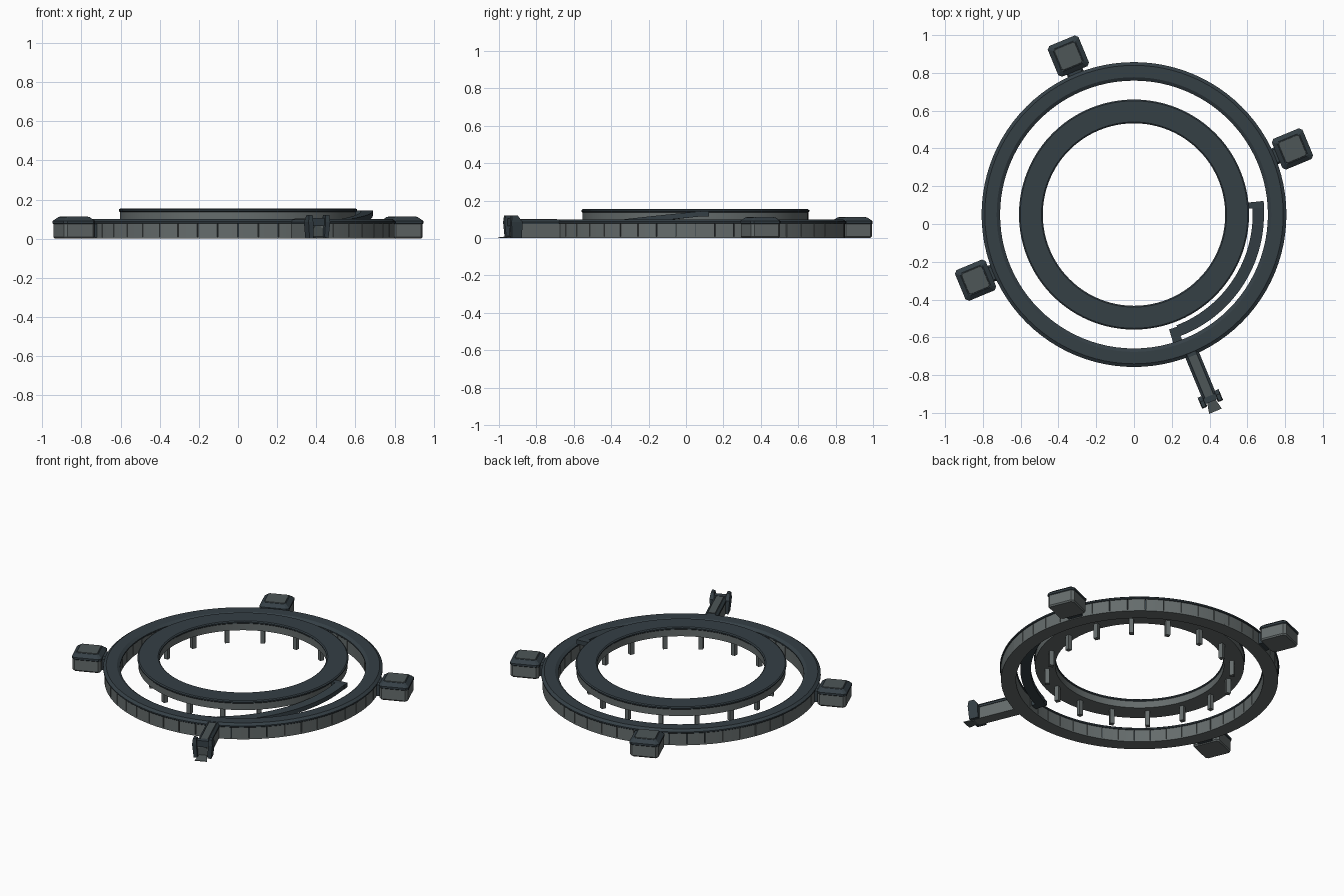
import bpy, bmesh
from math import cos, sin, radians, pi
from mathutils import Matrix

if "Cube" in bpy.data.objects:
    bpy.data.objects.remove(bpy.data.objects["Cube"])

CENTRE = Matrix.Translation((0, 0.05, 0))


def material(name, rgb):
    m = bpy.data.materials.new(name)
    m.diffuse_color = (*rgb, 1)
    m.use_nodes = True
    m.node_tree.nodes["Principled BSDF"].inputs["Base Color"].default_value = m.diffuse_color
    return m


DARK = material("dark_roof", (0.035, 0.05, 0.06))
WALL = material("grey_wall", (0.13, 0.15, 0.15))
MID = material("mid_panel", (0.075, 0.092, 0.095))


def finish(name, bm, mat, angle=0.0, smooth=False):
    bmesh.ops.recalc_face_normals(bm, faces=bm.faces)
    me = bpy.data.meshes.new(name)
    bm.to_mesh(me)
    bm.free()
    me.materials.append(mat)
    ob = bpy.data.objects.new(name, me)
    ob.matrix_world = CENTRE @ Matrix.Rotation(radians(angle), 4, 'Z')
    bpy.context.collection.objects.link(ob)
    if smooth:
        bpy.ops.object.select_all(action='DESELECT')
        ob.select_set(True)
        bpy.context.view_layer.objects.active = ob
        bpy.ops.object.shade_smooth_by_angle(angle=radians(25))
    return ob


def skin(bm, loops, closed=False):
    """Bridge successive vertex loops; cap the ends unless closed."""
    vs = [[bm.verts.new(p) for p in loop] for loop in loops]
    k = len(vs[0])
    for i in range(len(vs) if closed else len(vs) - 1):
        a, b = vs[i], vs[(i + 1) % len(vs)]
        for j in range(k):
            bm.faces.new((a[j], a[(j + 1) % k], b[(j + 1) % k], b[j]))
    if not closed:
        bm.faces.new(vs[0])
        bm.faces.new(vs[-1])


def sweep(bm, profile, a0=0, a1=360, n=96, rise=0.0):
    """Turn an (r, z) profile round the vertical axis, optionally climbing."""
    full = abs(a1 - a0) >= 360
    loops = []
    for i in range(n if full else n + 1):
        t = i / n
        a = radians(a0 + (a1 - a0) * t)
        loops.append([(r * cos(a), r * sin(a), z + rise * t) for r, z in profile])
    skin(bm, loops, full)


def ring(name, profile, mat):
    bm = bmesh.new()
    sweep(bm, profile)
    return finish(name, bm, mat, smooth=True)


def rect(r0, r1, z0, z1):
    return [(r0, z0), (r1, z0), (r1, z1), (r0, z1)]


def octagon(cx, h, c, z):
    k = h - c
    return [(cx + x, y, z) for x, y in ((h, -k), (h, k), (k, h), (-k, h),
                                        (-h, k), (-h, -k), (-k, -h), (k, -h))]


def block(name, cx, sections, mat, angle):
    """Octagonal loft; each section is (half width, corner cut, z)."""
    bm = bmesh.new()
    skin(bm, [octagon(cx, *s) for s in sections])
    return finish(name, bm, mat, angle)


def prism(name, profile, r0, r1, mat, angle):
    """Extrude a (side, z) profile along the radial direction."""
    bm = bmesh.new()
    skin(bm, [[(r, t, z) for t, z in profile] for r in (r0, r1)])
    return finish(name, bm, mat, angle)


# Outer ring corridor: core, roof and wall panels with thin seams
ring("outer_ring_core", rect(0.722, 0.792, 0.004, 0.085), DARK)
ring("outer_ring_roof", [(0.712, 0.077), (0.804, 0.077), (0.807, 0.08), (0.807, 0.088),
                         (0.79, 0.1), (0.727, 0.1), (0.709, 0.088), (0.709, 0.08)], DARK)
ring("outer_ring_foot", rect(0.714, 0.8, 0, 0.008), WALL)
for label, r0, r1 in (("outer", 0.785, 0.8), ("inner", 0.714, 0.73)):
    bm = bmesh.new()
    for i in range(48):
        sweep(bm, rect(r0, r1, 0.006, 0.078), i * 7.5 + 0.15, i * 7.5 + 7.35, 2)
    finish(label + "_wall_panels", bm, WALL, smooth=True)

# Raised inner ring deck
ring("inner_ring_deck", [(0.49, 0.135), (0.602, 0.135), (0.609, 0.142), (0.609, 0.149),
                         (0.602, 0.154), (0.49, 0.154), (0.483, 0.149), (0.483, 0.142)], DARK)
ring("inner_ring_wall", rect(0.487, 0.604, 0.095, 0.138), WALL)

# Support posts under the inner ring
bm = bmesh.new()
for i in range(16):
    m = Matrix.Rotation(i * pi / 8, 4, 'Z') @ Matrix.Translation((0.535, 0, 0.05))
    bmesh.ops.create_cube(bm, size=1, matrix=m @ Matrix.Diagonal((0.026, 0.026, 0.1, 1)))
finish("support_posts", bm, WALL)

# Curved ramp climbing from the outer ring to the inner deck
bm = bmesh.new()
sweep(bm, rect(0.628, 0.688, 0.03, 0.058), -69, 3, 30, 0.086)
finish("ramp", bm, DARK, smooth=True)
bm = bmesh.new()
sweep(bm, rect(0.6, 0.69, 0.116, 0.144), 3, 6, 2)
sweep(bm, rect(0.636, 0.718, 0.03, 0.058), -73, -69, 2)
finish("ramp_landings", bm, DARK, smooth=True)

# Three square pods with their short connectors
for i, a in enumerate((22.5, 112.5, 202.5)):
    tag = "_%d" % (i + 1)
    c = 0.908
    block("pod_base" + tag, c, [(0.078, 0.012, 0), (0.084, 0.014, 0.008), (0.084, 0.014, 0.076)], WALL, a)
    block("pod_roof" + tag, c, [(0.084, 0.014, 0.074), (0.088, 0.015, 0.078), (0.088, 0.015, 0.09),
                                (0.064, 0.008, 0.11)], DARK, a)
    block("pod_top_panel" + tag, c, [(0.06, 0.008, 0.108), (0.058, 0.008, 0.113)], MID, a)
    prism("pod_connector" + tag, [(-0.045, 0.005), (0.045, 0.005), (0.045, 0.075),
                                  (0.035, 0.088), (-0.035, 0.088), (-0.045, 0.075)], 0.78, 0.84, DARK, a)

# Entrance corridor
A = -67.5
prism("entrance_walls", [(-0.035, 0), (0.035, 0), (0.035, 0.076), (-0.035, 0.076)], 0.78, 1.06, WALL, A)
prism("entrance_roof", [(-0.039, 0.074), (0.039, 0.074), (0.039, 0.086),
                        (0.025, 0.099), (-0.025, 0.099), (-0.039, 0.086)], 0.78, 1.065, DARK, A)
prism("entrance_roof_panel", [(-0.022, 0.097), (0.022, 0.097), (0.022, 0.103), (-0.022, 0.103)],
      0.81, 1.05, MID, A)

# Door frame, door and flared side fins
prism("door_lintel", [(-0.04, 0.065), (0.04, 0.065), (0.035, 0.105), (-0.035, 0.105)], 1.04, 1.072, DARK, A)
prism("door", [(-0.026, 0.002), (0.026, 0.002), (0.026, 0.05), (0.015, 0.064),
               (-0.015, 0.064), (-0.026, 0.05)], 1.05, 1.064, MID, A)
for side, s in (("left", -1), ("right", 1)):
    bm = bmesh.new()
    skin(bm, [[(r0, s * t0, z), (r1, s * t0, z), (r1, s * t1, z), (r0, s * t1, z)]
              for r0, r1, t0, t1, z in ((1.025, 1.082, 0.03, 0.052, 0),
                                        (1.025, 1.088, 0.034, 0.06, 0.085),
                                        (1.05, 1.084, 0.036, 0.056, 0.12))])
    finish("entrance_fin_" + side, bm, DARK, A)

# Entrance step plate
bm = bmesh.new()
skin(bm, [[(1.06, -0.022, z), (1.127, -0.036, 0.0 if z == 0 else 0.003),
           (1.127, 0.036, 0.0 if z == 0 else 0.003), (1.06, 0.022, z)] for z in (0, 0.012)])
finish("entrance_step", bm, MID, A)
